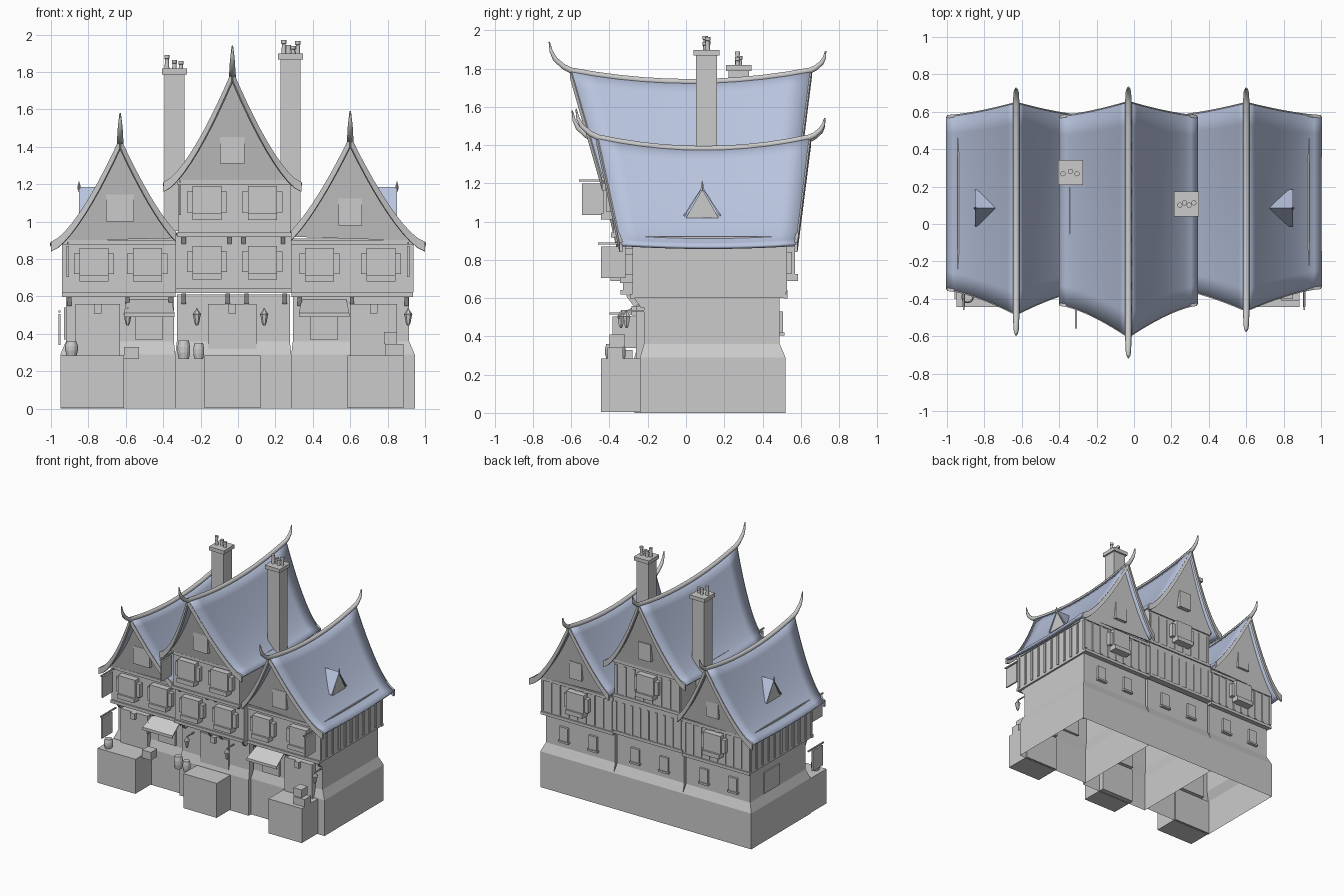
import bpy, bmesh, math
from mathutils import Vector

cube = bpy.data.objects.get("Cube")
if cube:
    bpy.data.objects.remove(cube)


def material(name, rgb):
    m = bpy.data.materials.new(name)
    m.use_nodes = True
    m.diffuse_color = (*rgb, 1)
    m.node_tree.nodes["Principled BSDF"].inputs["Base Color"].default_value = (*rgb, 1)
    return m


GREY = material("plaster grey", (0.6, 0.6, 0.6))
BLUE = material("slate blue", (0.48, 0.55, 0.73))


def mesh(name, verts, faces, mat=GREY, thick=0, outward=True):
    bm = bmesh.new()
    vs = [bm.verts.new(v) for v in verts]
    for f in faces:
        bm.faces.new([vs[i] for i in f])
    if outward:
        bmesh.ops.recalc_face_normals(bm, faces=bm.faces)
    me = bpy.data.meshes.new(name)
    bm.to_mesh(me)
    bm.free()
    ob = bpy.data.objects.new(name, me)
    bpy.context.collection.objects.link(ob)
    me.materials.append(mat)
    if thick:
        mod = ob.modifiers.new("thickness", "SOLIDIFY")
        mod.thickness, mod.offset = thick, 0
    return ob


def loft(name, rings, mat=GREY, bottom=True):
    """Stack of rectangles (x0, x1, y0, y1, z)."""
    verts = [p for x0, x1, y0, y1, z in rings
             for p in ((x0, y0, z), (x1, y0, z), (x1, y1, z), (x0, y1, z))]
    faces = [(4*k+i, 4*k+(i+1) % 4, 4*k+4+(i+1) % 4, 4*k+4+i)
             for k in range(len(rings)-1) for i in range(4)]
    n = len(verts)
    faces.append((n-4, n-3, n-2, n-1))
    if bottom:
        faces.append((3, 2, 1, 0))
    return mesh(name, verts, faces, mat)


def box(name, x0, x1, y0, y1, z0, z1, mat=GREY):
    return loft(name, [(x0, x1, y0, y1, z0), (x0, x1, y0, y1, z1)], mat)


def lathe(name, x, y, profile, sides=12):
    verts = [(x + r*math.cos(a), y + r*math.sin(a), z) for r, z in profile
             for a in (2*math.pi*i/sides for i in range(sides))]
    faces = [(k*sides+i, k*sides+(i+1) % sides, (k+1)*sides+(i+1) % sides, (k+1)*sides+i)
             for k in range(len(profile)-1) for i in range(sides)]
    n = len(verts)
    faces += [tuple(range(sides))[::-1], tuple(range(n-sides, n))]
    return mesh(name, verts, faces)


def fall(s):
    return max(0.0, 1-s)**1.45


def tube(name, points, radii):
    cu = bpy.data.curves.new(name, "CURVE")
    cu.dimensions, cu.bevel_depth, cu.bevel_resolution = "3D", 1, 1
    cu.use_fill_caps = True
    sp = cu.splines.new("POLY")
    sp.points.add(len(points)-1)
    for p, co, r in zip(sp.points, points, radii):
        p.co, p.radius = (*co, 1), r
    ob = bpy.data.objects.new(name, cu)
    bpy.context.collection.objects.link(ob)
    cu.materials.append(GREY)


def roof(tag, cx, half, ze, zr, eave_y, ridge_y, wall_y, lean, reach):
    """Sagging concave gable roof, bargeboards, ridge and gable walls."""
    ns, ny = 10, 10

    def point(side, s, t):
        f = fall(s)
        y0 = eave_y[0] + (ridge_y[0]-eave_y[0])*f
        y1 = eave_y[1] + (ridge_y[1]-eave_y[1])*f
        sag = (0.015 + 0.045*f)*4*t*(1-t)
        return (cx + side*half*s, y0 + (y1-y0)*t, ze + (zr-ze)*f - sag)

    for side, lim in zip((-1, 1), reach):
        verts = [point(side, lim*i/ns, j/ny) for i in range(ns+1) for j in range(ny+1)]
        faces = [(i*(ny+1)+j, i*(ny+1)+j+1, (i+1)*(ny+1)+j+1, (i+1)*(ny+1)+j)
                 for i in range(ns) for j in range(ny)]
        ob = mesh(tag + "_roof_slope", verts, faces, BLUE, 0.018)
        for p in ob.data.polygons:
            p.use_smooth = True
        # Bargeboards along both verges
        for t in (0, 1):
            top = [point(side, lim*i/ns, t) for i in range(ns+1)]
            low = [(x, y, z - 0.04) for x, y, z in top]
            up = [(x, y, z + 0.012) for x, y, z in top]
            mesh(tag + "_bargeboard", up + low,
                 [(i, i+1, ns+2+i, ns+1+i) for i in range(ns)], GREY, 0.016)
    # Ridge with upswept horn at each end
    mid = [point(1, 0, j/ny) for j in range(ny+1)]
    horn = ((0.04, 0.02), (0.085, 0.06), (0.105, 0.1), (0.115, 0.15))
    front = [(cx, ridge_y[0]-a, zr+b) for a, b in horn]
    back = [(cx, ridge_y[1]+a*0.7, zr+b*0.68) for a, b in horn]
    taper = [0.016, 0.014, 0.01, 0.004]
    tube(tag + "_ridge", front[::-1] + mid + back, taper[::-1] + [0.018]*len(mid) + taper)
    # Gable walls lean outward under the verges
    for yw, d in ((wall_y[0], -lean), (wall_y[1], lean*0.8)):
        outline = [(cx + sd*half*s, ze + (zr-ze)*fall(s) - 0.02)
                   for sd, lim in ((-1, reach[0]), (1, reach[1]))
                   for s in [min(lim, 0.84)*i/8 for i in (range(8, -1, -1) if sd < 0 else range(1, 9))]]
        mesh(tag + "_gable", [(x, yw + d*(z-ze)/(zr-ze), z) for x, z in outline],
             [tuple(range(len(outline)))], GREY, 0.012)


def bay(x, y, z, d, w=0.215):
    """Shuttered window; d is -1 on the front, 1 on the back."""
    def slab(name, half, depth, z0, z1):
        a, b = sorted((y - d*0.01, y + d*depth))
        box(name, x-half, x+half, a, b, z0, z1)
    slab("window_shutters", w/2, 0.035, z+0.04, z+0.15)
    slab("window_frame", w*0.36, 0.05, z+0.03, z+0.18)
    slab("window_sill", w*0.36, 0.065, z, z+0.035)


def studs(x0, x1, y, z0, z1):
    n = round((x1-x0)/0.075)
    for i in range(n+1):
        x = x0 + (x1-x0)*i/n
        box("timber_stud", x-0.009, x+0.009, y-0.007, y+0.007, z0, z1)


# Walls: hollow ground floors, jettied upper floors
houses = [("left", -0.95, -0.335, -0.24), ("middle", -0.335, 0.285, -0.27), ("right", 0.285, 0.945, -0.24)]
for tag, x0, x1, yf in houses:
    e0 = 0.03 if tag == "left" else 0.008
    e1 = 0.03 if tag == "right" else 0.008
    top = (x0+e0, x1-e1, yf+0.02, 0.49)
    loft(tag + "_ground_floor", [(x0, x1, yf, 0.52, 0), (x0, x1, yf, 0.52, 0.29),
                                 (*top, 0.36), (*top, 0.61)], bottom=False)
    cx = (x0+x1)/2
    for dx in (-0.13, 0.13):
        box("back_window", cx+dx-0.037, cx+dx+0.037, 0.48, 0.507, 0.42, 0.53)
        box("back_window_sill", cx+dx-0.045, cx+dx+0.045, 0.48, 0.515, 0.405, 0.42)
    studs(x0+0.02, x1-0.02, 0.52, 0.63, 0.88)
box("left_upper_floor", -0.935, -0.335, -0.28, 0.52, 0.6, 0.91)
box("right_upper_floor", 0.285, 0.93, -0.28, 0.52, 0.6, 0.91)
box("middle_second_floor", -0.335, 0.285, -0.33, 0.52, 0.62, 0.93)
box("middle_third_floor", -0.32, 0.28, -0.38, 0.52, 0.92, 1.23)
studs(-0.3, 0.26, 0.52, 0.94, 1.18)
for x in (-0.935, 0.93):
    for i in range(11):
        y = -0.27 + i*0.078
        box("side_stud", x-0.007, x+0.007, y-0.01, y+0.01, 0.62, 0.88)

# Floor beams on the front and back
for x0, x1, y, zs in ((-0.94, -0.335, -0.28, (0.61, 0.89)), (0.285, 0.935, -0.28, (0.61, 0.89)),
                      (-0.335, 0.285, -0.33, (0.63,)), (-0.325, 0.285, -0.38, (0.93, 1.21))):
    for z in zs:
        box("floor_beam", x0, x1, y-0.012, y+0.01, z-0.012, z+0.012)
        box("back_floor_beam", x0, x1, 0.51, 0.53, z-0.012, z+0.012)

# Jetty brackets
for z, y, xs in ((0.56, -0.27, (-0.9, -0.59, -0.36, 0.33, 0.61, 0.9)),
                 (0.57, -0.31, (-0.29, -0.055, 0.045, 0.25)),
                 (0.89, -0.37, (-0.29, -0.045, 0.03, 0.24))):
    for x in xs:
        loft("jetty_bracket", [(x-0.011, x+0.011, y+0.035, y+0.09, z-0.01),
                               (x-0.011, x+0.011, y-0.005, y+0.09, z+0.045)])

# Roofs
roof("left", -0.63, 0.37, 0.88, 1.43, (-0.35, 0.575), (-0.48, 0.645), (-0.28, 0.52), 0.11, (1, 0.8))
roof("middle", -0.03, 0.367, 1.2, 1.79, (-0.43, 0.575), (-0.6, 0.65), (-0.38, 0.52), 0.13, (1, 1))
roof("right", 0.6, 0.4, 0.88, 1.44, (-0.34, 0.575), (-0.46, 0.645), (-0.28, 0.52), 0.1, (0.785, 1))
for x, z in ((-0.94, 0.915), (0.935, 0.915), (-0.34, 1.225), (0.28, 1.225)):
    box("roof_batten", x-0.004, x+0.004, -0.24, 0.46, z-0.03, z+0.008)

# Windows on the fronts and backs
for x in (-0.77, -0.485, 0.435, 0.765):
    bay(x, -0.28, 0.68, -1)
for x in (-0.165, 0.13):
    bay(x, -0.33, 0.69, -1)
    bay(x, -0.38, 1.01, -1)
for x, z in ((-0.63, 0.69), (-0.03, 1.0), (0.6, 0.69)):
    bay(x, 0.52, z, 1)
for x, w, z, yf, yb in ((-0.63, 0.15, 1.0, -0.33, 0.55), (0.6, 0.125, 0.98, -0.32, 0.55),
                        (-0.03, 0.13, 1.31, -0.43, 0.565)):
    box("gable_window", x-w/2, x+w/2, yf-0.012, yf+0.03, z, z+0.145)
    box("back_gable_window", x-0.055, x+0.055, yb-0.03, yb+0.015, z, z+0.14)
box("side_window", -0.93, -0.91, 0.12, 0.32, 0.37, 0.54)

# Porches, doors, awnings and shop windows
for x0, x1, d0, d1 in ((-0.95, -0.61, -0.87, -0.63), (-0.18, 0.12, -0.16, 0.1), (0.585, 0.885, 0.6, 0.85)):
    box("porch", x0, x1, -0.445, -0.23, 0.005, 0.285)
    box("door", d0, d1, -0.262, -0.2, 0.285, 0.56)
    m = (d0+d1)/2
    box("door_lamp", m-0.02, m+0.02, -0.285, -0.25, 0.51, 0.56)
for x in (-0.475, 0.46):
    box("shop_window", x-0.075, x+0.075, -0.235, -0.2, 0.37, 0.52)
    a, b = x-0.12, x+0.12
    mesh("awning", [(a, -0.22, 0.58), (b, -0.22, 0.58), (b+0.015, -0.35, 0.51), (a-0.015, -0.35, 0.51),
                    (b+0.015, -0.35, 0.49), (a-0.015, -0.35, 0.49)],
         [(0, 1, 2, 3), (3, 2, 4, 5)], GREY, 0.008)

# Chimneys with pots
for tag, x, y, z, pots in (("left", -0.34, 0.275, 1.8, (-0.04, 0, 0.035)),
                           ("right", 0.28, 0.107, 1.88, (-0.035, -0.01, 0.015, 0.04))):
    box(tag + "_chimney", x-0.054, x+0.054, y-0.054, y+0.054, 0.95, z)
    box(tag + "_chimney_cap", x-0.067, x+0.067, y-0.067, y+0.067, z-0.012, z+0.018)
    for i, dx in enumerate(pots):
        h = z + (0.09, 0.065, 0.06, 0.085)[i]
        lathe("chimney_pot", x+dx, y+(i % 2)*0.012-0.006,
              [(0.014, z), (0.01, h-0.02), (0.014, h-0.018), (0.014, h)])

# Dormers on the outer slopes
for sd in (-1, 1):
    front, back = sd*0.85, sd*0.715
    mesh("dormer_roof", [(front, 0.085, 1.18), (back, 0.085, 1.18), (front, -0.01, 1.03),
                         (sd*0.8, -0.01, 1.03), (front, 0.18, 1.03), (sd*0.8, 0.18, 1.03)],
         [(0, 1, 3, 2), (0, 1, 5, 4)], BLUE, 0.008)
    mesh("dormer_gable", [(sd*0.842, 0, 1.02), (sd*0.842, 0.17, 1.02), (sd*0.842, 0.085, 1.17)],
         [(0, 1, 2)], GREY, 0.01)
    lathe("dormer_finial", front, 0.085, [(0.006, 1.16), (0.008, 1.19), (0.001, 1.215)], 6)

# Hanging signs
for x, y, z in ((-0.91, -0.28, 0.885), (0.91, -0.28, 0.885), (-0.31, -0.38, 1.215), (-0.955, -0.22, 0.52)):
    box("sign_pole", x-0.005, x+0.005, y-0.18, y+0.02, z-0.005, z+0.005)
    box("sign_board", x-0.006, x+0.006, y-0.165, y-0.035, z-0.18, z-0.015)

# Lanterns
for x, y in ((-0.59, -0.31), (-0.22, -0.34), (0.14, -0.34), (0.91, -0.31)):
    lathe("lantern", x, y, [(0.006, 0.445), (0.013, 0.46), (0.02, 0.5), (0.023, 0.505), (0.005, 0.53)], 6)
    box("lantern_arm", x-0.004, x+0.004, y, -0.21, 0.53, 0.538)

# Barrels and crates
for x, y, z, r, h in ((-0.89, -0.39, 0.285, 0.034, 0.075), (-0.29, -0.35, 0.265, 0.034, 0.1),
                      (-0.21, -0.36, 0.265, 0.029, 0.085)):
    lathe("barrel", x, y, [(r*0.8, z), (r, z+h*0.35), (r, z+h*0.65), (r*0.8, z+h)])
for x0, x1, y0, z0, z1 in ((-0.61, -0.53, -0.36, 0.265, 0.33), (0.785, 0.885, -0.41, 0.27, 0.345),
                           (0.78, 0.85, -0.4, 0.345, 0.41)):
    box("crate", x0, x1, y0, y0+0.08, z0, z1)
